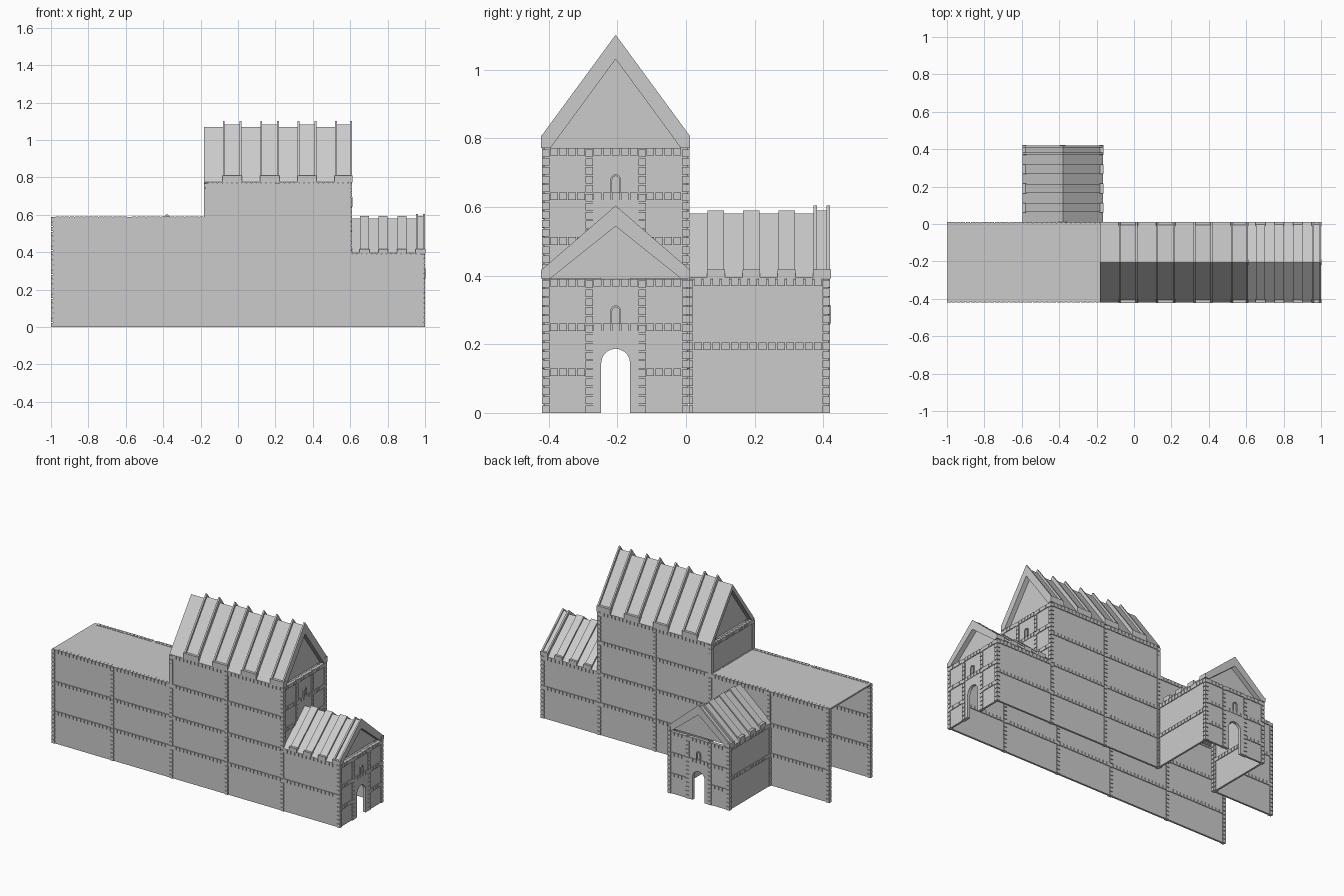
import bpy, bmesh, math
from mathutils import Matrix, Vector

cube = bpy.data.objects.get("Cube")
if cube:
    bpy.data.objects.remove(cube, do_unlink=True)

stone = bpy.data.materials.new("grey stone")
stone.use_nodes = True
stone.diffuse_color = (0.6, 0.6, 0.6, 1)
stone.node_tree.nodes["Principled BSDF"].inputs["Base Color"].default_value = (0.6, 0.6, 0.6, 1)

HALF = 0.215     # half width of every hall
BRICK = 0.022    # brick height, column width and depth
LEVELS = (0.205, 0.392, 0.59, 0.772)


def frame(x, y, turn):
    """Wall frame: u runs along local x, depth runs inward along local y."""
    return Matrix.Translation((x, y, 0)) @ Matrix.Rotation(math.radians(turn), 4, 'Z')


def prism(bm, m, outline, d0, d1):
    """Extrude a (u, z) outline from depth d0 to depth d1."""
    near = [bm.verts.new(m @ Vector((u, d0, z))) for u, z in outline]
    far = [bm.verts.new(m @ Vector((u, d1, z))) for u, z in outline]
    bm.faces.new(near)
    bm.faces.new(far[::-1])
    for i in range(len(near)):
        j = (i + 1) % len(near)
        bm.faces.new((near[j], near[i], far[i], far[j]))


def box(bm, m, u0, u1, z0, z1, d0, d1):
    prism(bm, m, [(u0, z0), (u1, z0), (u1, z1), (u0, z1)], d0, d1)


def finish(bm, name):
    bmesh.ops.recalc_face_normals(bm, faces=bm.faces)
    mesh = bpy.data.meshes.new(name)
    bm.to_mesh(mesh)
    bm.free()
    mesh.materials.append(stone)
    bpy.context.collection.objects.link(bpy.data.objects.new(name, mesh))


def band(bm, m, u0, u1, top):
    """Horizontal row of bricks."""
    n = max(1, round((u1 - u0) / 0.026))
    step = (u1 - u0) / n
    for i in range(n):
        a = u0 + i * step
        box(bm, m, a + 0.002, a + step - 0.002, top - BRICK, top, 0, BRICK)


def column(bm, m, u, z0, z1):
    """Vertical stack of bricks."""
    n = round((z1 - z0) / 0.026)
    step = (z1 - z0) / n
    for i in range(n):
        a = z0 + i * step
        box(bm, m, u - BRICK / 2, u + BRICK / 2, a, a + step - 0.004, 0, BRICK)


def side_wall(name, m, cols, tops, bases):
    """Bays of plain panels framed by brick columns and bands."""
    bm = bmesh.new()
    for i, u in enumerate(cols):
        column(bm, m, u, min(bases), max(tops[max(0, i - 1):i + 1]))
    for u0, u1, top, base in zip(cols, cols[1:], tops, bases):
        box(bm, m, u0, u1, base, top - 0.002, 0.005, 0.017)
        for level in LEVELS:
            if base < level <= top:
                band(bm, m, u0 + BRICK / 2, u1 - BRICK / 2, level)
    finish(bm, name)


def arch(w, z0, spring, n=10):
    """Round-headed outline from left foot over to right foot."""
    pts = [(-w, z0)]
    for i in range(n + 1):
        t = math.pi * (1 - i / n)
        pts.append((w * math.cos(t), spring + w * math.sin(t)))
    return pts + [(w, z0)]


def entrance_wall(name, m, z0):
    """End wall with an arched doorway, brick framing and a small window."""
    bm = bmesh.new()
    door = arch(0.042, z0, z0 + 0.145)
    for w, top, d0, d1 in ((HALF - 0.006, 0.39, 0.005, 0.017), (0.066, 0.238, 0.002, 0.02)):
        prism(bm, m, [(-w, z0)] + door + [(w, z0), (w, z0 + top), (-w, z0 + top)], d0, d1)
    for side in (-1, 1):
        column(bm, m, side * 0.077, z0, z0 + 0.39)
        u0, u1 = sorted((side * 0.088, side * (HALF - BRICK)))
        for top in (0.13, 0.26, 0.39):
            band(bm, m, u0, u1, z0 + top)
    for top in (0.26, 0.39):
        band(bm, m, -0.066, 0.066, z0 + top)
    # window surround and recessed pane
    ring = arch(0.015, z0 + 0.26, z0 + 0.298)
    prism(bm, m, ring + arch(0.01, z0 + 0.26, z0 + 0.298)[::-1], -0.003, 0.02)
    finish(bm, name)


def ribbed_roof(name, m, length, eave, ridge, period, lead, width, lift, rib, all_ribs, gables):
    """Gabled roof of alternating low and raised strips, ribs edging the raised ones."""
    bm = bmesh.new()

    def strip(d0, d1, up):
        prism(bm, m, [(-HALF, eave), (-HALF, eave + up), (0, ridge + up), (HALF, eave + up),
                      (HALF, eave), (HALF - 0.025, eave), (0, ridge - 0.034),
                      (0.025 - HALF, eave)], d0, d1)

    strip(0.001, length, 0.003)
    for k in range(4):
        d0 = max(0, k * period - lead)
        d1 = k * period + width
        strip(d0, d1, lift)
        if all_ribs or k == 0:
            strip(d0, d0 + 0.01, rib)
            strip(d1 - 0.01, d1, rib)
        for side in (-1, 1):
            u0, u1 = sorted((side * (HALF - 0.02), side * (HALF + 0.002)))
            box(bm, m, u0, u1, eave, eave + rib, d0 - 0.002, d1 + 0.002)
    # recessed gable panels
    for d in gables:
        prism(bm, m, [(0.02 - HALF, eave), (HALF - 0.02, eave), (0, ridge - 0.025)], d, d + 0.01)
    finish(bm, name)


# Frames
front = frame(0, -0.42, 0)
back = frame(0, 0.01, 180)
porch_end = frame(1, -0.205, 90)
tower_end = frame(0.609, -0.205, 90)
tower_back = frame(-0.183, -0.205, -90)
wing_end = frame(-0.38, 0.42, 180)

# Long walls of the main building
cols = [-0.989, -0.58, -0.172, 0.212, 0.598, 0.989]
tops = [0.59, 0.59, 0.772, 0.772, 0.392]
side_wall("front_wall", front, cols, tops, [0] * 5)
side_wall("back_wall", back, [-c for c in reversed(cols)], tops[::-1], [0, 0, 0, 0.392, 0])

# Back wing side walls
span = [-0.2, 0.199]
side_wall("wing_left_wall", frame(-0.165, 0.21, 90), span, [0.392], [0])
side_wall("wing_right_wall", frame(-0.595, 0.21, -90), [-0.199, 0.2], [0.392], [0])

# End walls
entrance_wall("porch_entrance", porch_end, 0)
entrance_wall("wing_entrance", wing_end, 0)
entrance_wall("tower_end_wall", tower_end, 0.382)
side_wall("tower_back_wall", tower_back, [-0.204, 0.204], [0.772], [0.58])

# Flat roof slab
bm = bmesh.new()
box(bm, front, -0.998, -0.172, 0.578, 0.588, 0.012, 0.418)
finish(bm, "flat_roof")

# Pitched roofs
ribbed_roof("tower_roof", tower_end, 0.79, 0.772, 1.065, 0.2, 0.01, 0.09,
            0.017, 0.037, True, (0.03, 0.75))
ribbed_roof("porch_roof", porch_end, 0.395, 0.392, 0.578, 0.1, 0, 0.048,
            0.015, 0.026, False, (0.03,))
ribbed_roof("wing_roof", wing_end, 0.415, 0.392, 0.578, 0.103, 0, 0.048,
            0.012, 0.026, False, (0.03,))
